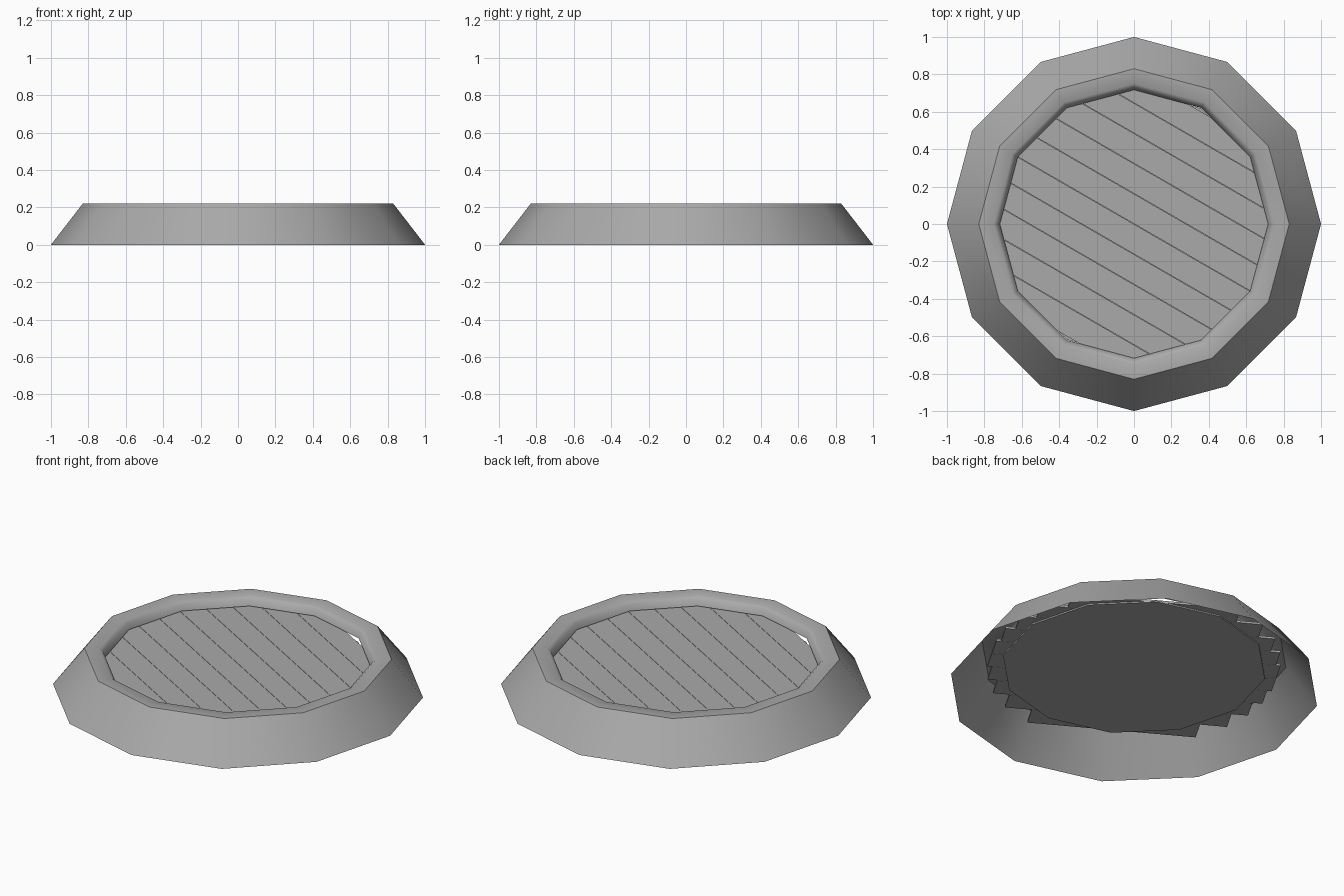
import bpy, bmesh, math
from mathutils import Matrix

cube = bpy.data.objects.get("Cube")
if cube:
    bpy.data.objects.remove(cube)

SIDES = 12
SLAT_WIDTH = 0.14

grey = bpy.data.materials.new("stone_grey")
grey.use_nodes = True
grey.diffuse_color = (0.4, 0.4, 0.4, 1)
grey.node_tree.nodes["Principled BSDF"].inputs["Base Color"].default_value = grey.diffuse_color


def add_object(name, bm):
    mesh = bpy.data.meshes.new(name)
    bm.to_mesh(mesh)
    bm.free()
    mesh.materials.append(grey)
    obj = bpy.data.objects.new(name, mesh)
    bpy.context.collection.objects.link(obj)
    return obj


# Hollow rim: twelve-sided sloping skirt, flat top and short inner lip
profile = [(1, 0), (0.83, 0.22), (0.75, 0.22), (0.73, 0.205), (0.717, 0.17)]
bm = bmesh.new()
rings = [[bm.verts.new((r * math.cos(math.tau * i / SIDES),
                        r * math.sin(math.tau * i / SIDES), z))
          for i in range(SIDES)] for r, z in profile]
for low, high in zip(rings, rings[1:]):
    for i in range(SIDES):
        j = (i + 1) % SIDES
        bm.faces.new((low[i], low[j], high[j], high[i]))
rim = add_object("rim", bm)
bpy.ops.object.select_all(action="DESELECT")
rim.select_set(True)
bpy.context.view_layer.objects.active = rim
bpy.ops.object.shade_smooth_by_angle(angle=math.radians(48))

# Base plate under the slats
bm = bmesh.new()
bmesh.ops.create_circle(bm, cap_ends=True, segments=SIDES, radius=0.715,
                        matrix=Matrix.Translation((0, 0, 0.14))
                        @ Matrix.Rotation(math.pi / 2, 4, "Z"))
plate = bmesh.ops.extrude_face_region(bm, geom=bm.faces[:])
for v in plate["geom"]:
    if isinstance(v, bmesh.types.BMVert):
        v.co.z += 0.008
bmesh.ops.recalc_face_normals(bm, faces=bm.faces)
add_object("base_plate", bm)

# Diagonal floor slats with square ends tucked under the lip
turn = Matrix.Rotation(math.radians(-30), 4, "Z")
for k in range(-5, 5):
    offset = (k + 0.5) * SLAT_WIDTH
    length = 2 * math.sqrt(0.78 ** 2 - offset ** 2)
    bm = bmesh.new()
    bmesh.ops.create_cube(bm, size=1, matrix=turn
                          @ Matrix.Translation((0, offset, 0.154))
                          @ Matrix.Diagonal((length, SLAT_WIDTH - 0.002, 0.012, 1)))
    add_object(f"floor_slat_{k + 6}", bm)
